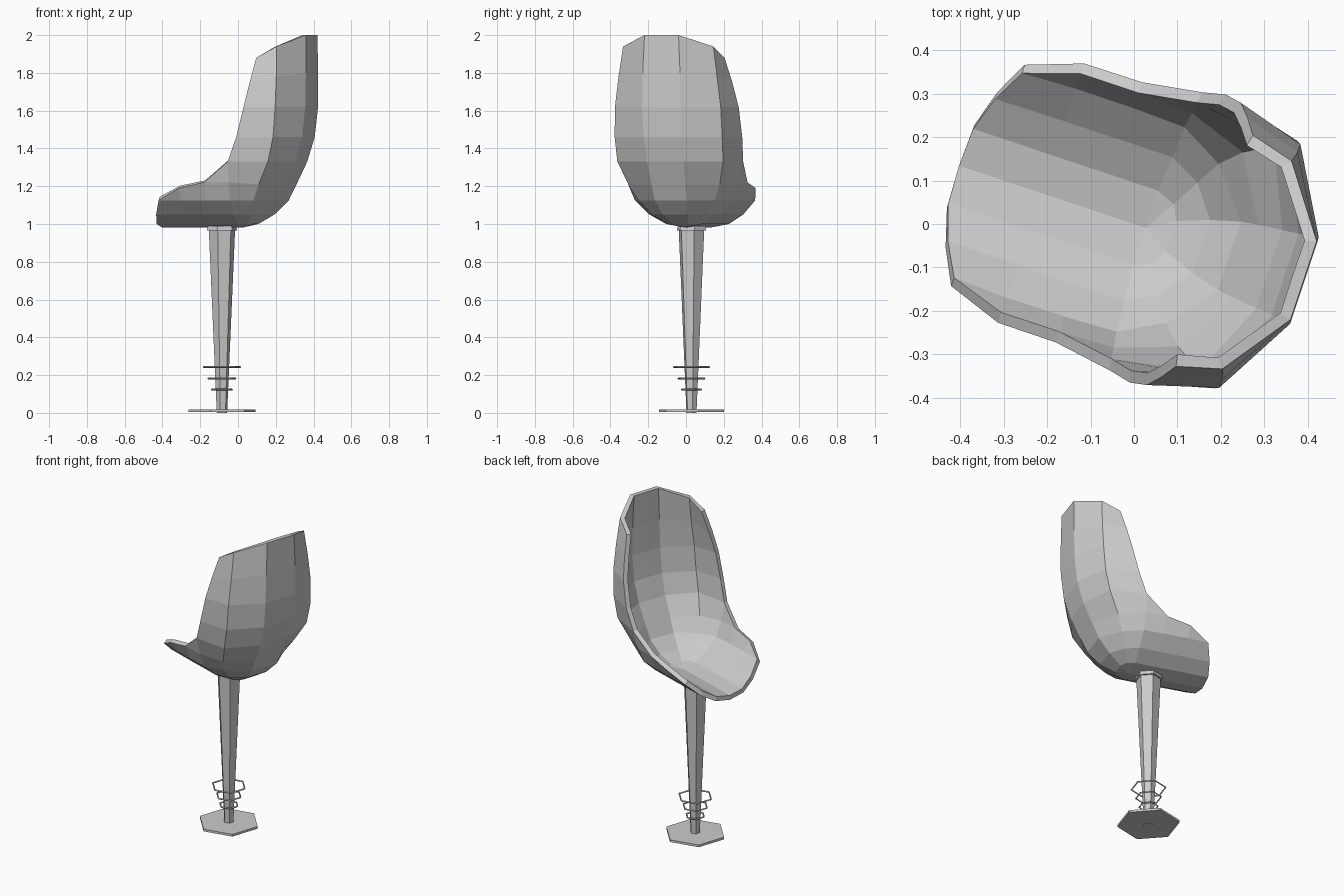
import bpy, bmesh, math

if "Cube" in bpy.data.objects:
    bpy.data.objects.remove(bpy.data.objects["Cube"])

ANGLE = math.radians(161.6)      # direction the seat opens towards
CX, CY = -0.085, 0.029           # pedestal axis


# Seat shell: half rows in (forward, sideways, height), spine column first
def level(z, pts):
    return [(u, v, z) for u, v in pts]


D, E = 0.085, 0.225
rows = [
    level(0.982, [(-.03, 0)] * 3 + [(D, 0), (E, 0), (.424, 0)]),
    level(1.0, [(-.10, .04), (-.08, .08), (-.03, .1), (D, .1), (E, .1), (.42, .1)]),
    level(1.05, [(-.18, .07), (-.12, .15), (-.04, .19), (D, .19), (E, .19), (.394, .188)]),
    level(1.125, [(-.253, .09), (-.155, .21), (-.045, .27), (D, .275), (E, .275), (.354, .268)]),
    [(-.295, .095, 1.21), (-.2, .255, 1.21), (-.05, .31, 1.22), (D, .315, 1.22), (E, .314, 1.19)],
    level(1.33, [(-.353, .1), (-.265, .295), (-.054, .337)]),
    level(1.46, [(-.393, .105), (-.295, .3), (-.106, .349)]),
    level(1.62, [(-.411, .108), (-.305, .295), (-.145, .342)]),
    [(-.413, .104, 1.80), (-.305, .275, 1.78), (-.17, .315, 1.75)],
    [(-.411, .095, 2.0), (-.298, .252, 1.94), (-.195, .28, 1.88)],
]
bm = bmesh.new()
known = {}


def vert(p):
    key = tuple(round(c, 4) for c in p)
    if key not in known:
        known[key] = bm.verts.new(p)
    return known[key]


grid = [[vert((r[0][0], 0, r[0][2]))] + [vert(p) for p in r] for r in rows]


def face(*vs):
    vs = list(dict.fromkeys(vs))
    if len(vs) > 2:
        bm.faces.new(vs)


for lo, hi in zip(grid, grid[1:]):
    n = len(hi)
    for i in range(n - 1):
        face(hi[i], hi[i + 1], lo[i + 1], lo[i])
    if len(lo) > n:              # stepped side rim
        face(hi[n - 1], lo[n], lo[n - 1])
me = bpy.data.meshes.new("seat_shell")
bmesh.ops.recalc_face_normals(bm, faces=bm.faces)
bm.faces.ensure_lookup_table()
# make the normals point outwards from the seat
outer = max(bm.faces, key=lambda f: -f.calc_center_median().x)
if outer.normal.x > 0:
    bmesh.ops.reverse_faces(bm, faces=bm.faces)
bm.to_mesh(me)
bm.free()
seat = bpy.data.objects.new("seat_shell", me)
bpy.context.collection.objects.link(seat)
seat.rotation_euler.z = ANGLE
mir = seat.modifiers.new("mirror", 'MIRROR')
mir.use_axis = (False, True, False)
mir.merge_threshold = 0.001
sol = seat.modifiers.new("thickness", 'SOLIDIFY')
sol.thickness = 0.028
sol.offset = -1


# Six-sided pedestal pieces
def hex_piece(name, r1, r2, z0, z1):
    bm = bmesh.new()
    bmesh.ops.create_cone(bm, cap_ends=True, segments=6, radius1=r1, radius2=r2, depth=z1 - z0)
    me = bpy.data.meshes.new(name)
    # put a corner on the local x axis
    turn = math.atan2(bm.verts[:][0].co.y, bm.verts[:][0].co.x)
    bm.to_mesh(me)
    bm.free()
    ob = bpy.data.objects.new(name, me)
    bpy.context.collection.objects.link(ob)
    ob.location = (CX, CY, (z0 + z1) / 2)
    ob.rotation_euler.z = ANGLE + math.radians(30) - turn


hex_piece("base_plate", 0.181, 0.181, 0.004, 0.018)
hex_piece("post", 0.028, 0.071, 0.0, 0.968)
hex_piece("collar", 0.082, 0.076, 0.965, 0.99)

# Thin hexagonal foot rings
for i, (r, z) in enumerate([(0.055, 0.123), (0.074, 0.183), (0.1, 0.243)]):
    bpy.ops.mesh.primitive_torus_add(major_segments=6, minor_segments=4, major_radius=r,
                                     minor_radius=0.005, location=(CX, CY, z),
                                     rotation=(0, 0, ANGLE + math.radians(30)))
    bpy.context.object.name = f"foot_ring_{i + 1}"
